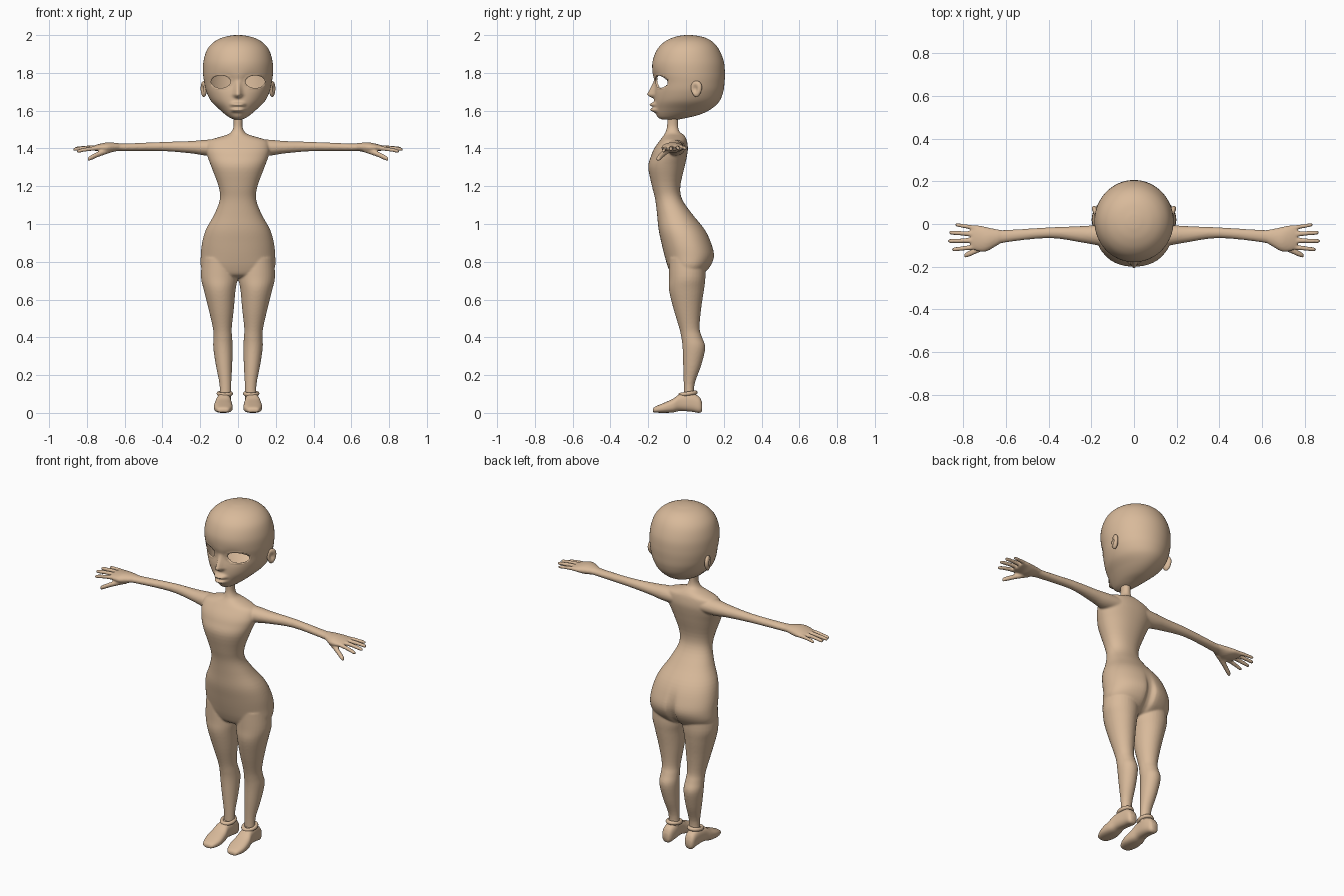
import bpy, bmesh, math
from mathutils import Matrix, Vector

if "Cube" in bpy.data.objects:
    bpy.data.objects.remove(bpy.data.objects["Cube"])

skin = bpy.data.materials.new("warm skin")
skin.diffuse_color = (0.69, 0.49, 0.325, 1)
skin.use_nodes = True
skin.node_tree.nodes["Principled BSDF"].inputs["Base Color"].default_value = skin.diffuse_color


def spline(rows, steps):
    """Catmull-Rom refinement of a list of section rows."""
    out = []
    for i in range(len(rows) - 1):
        p = [Vector(rows[min(max(k, 0), len(rows) - 1)]) for k in range(i - 1, i + 3)]
        for s in range(steps):
            t = s / steps
            out.append(0.5 * (2 * p[1] + (p[2] - p[0]) * t
                              + (2 * p[0] - 5 * p[1] + 4 * p[2] - p[3]) * t * t
                              + (3 * p[1] - p[0] - 3 * p[2] + p[3]) * t ** 3))
    return out + [Vector(rows[-1])]


def loft(bm, axis, rows, side=1, segs=32, steps=4, n=2.0):
    """Closed loft of superellipses; row = (position, a0, a1, b0, b1)."""
    rings = []
    for t, a0, a1, b0, b1 in spline(rows, steps):
        ring = []
        for k in range(segs):
            ang = 2 * math.pi * (k + 0.5) / segs
            c, s = math.cos(ang), math.sin(ang)
            a = (a0 + a1) / 2 + (a1 - a0) / 2 * math.copysign(abs(c) ** (2 / n), c)
            b = (b0 + b1) / 2 + (b1 - b0) / 2 * math.copysign(abs(s) ** (2 / n), s)
            x, y, z = {'x': (t, a, b), 'y': (a, t, b), 'z': (a, b, t)}[axis]
            ring.append(bm.verts.new((x * side, y, z)))
        rings.append(ring)
    for r, q in zip(rings, rings[1:]):
        for k in range(segs):
            bm.faces.new((r[k], r[(k + 1) % segs], q[(k + 1) % segs], q[k]))
    bm.faces.new(rings[0])
    bm.faces.new(rings[-1])


def finish(bm, name):
    bmesh.ops.recalc_face_normals(bm, faces=bm.faces)
    for f in bm.faces:
        f.smooth = True
    me = bpy.data.meshes.new(name)
    bm.to_mesh(me)
    bm.free()
    me.materials.append(skin)
    ob = bpy.data.objects.new(name, me)
    bpy.context.collection.objects.link(ob)
    return ob


def bump(v, centre, width):
    return math.exp(-((v - centre) / width) ** 2)


# Torso with neck: (z, front y, back y, half width)
torso = [(1.57, -.1, -.04, .026), (1.52, -.1, -.042, .023), (1.49, -.107, -.035, .034),
         (1.474, -.115, -.015, .055), (1.46, -.125, -.003, .10), (1.44, -.14, .005, .155),
         (1.40, -.168, .01, .168), (1.36, -.185, .005, .162), (1.30, -.2, -.008, .14),
         (1.2, -.18, -.03, .103), (1.13, -.163, -.02, .096), (1.05, -.153, .035, .126),
         (.97, -.145, .1, .17), (.9, -.13, .135, .19), (.83, -.113, .152, .197),
         (.77, -.095, .128, .195), (.73, -.075, .085, .16), (.715, -.04, .05, .1)]
body = bmesh.new()
loft(body, 'z', [(z, -w, w, f, b) for z, f, b, w in torso], segs=64, n=2.15)
for v in body.verts:  # cleft between the buttocks
    if v.co.z < 1.0 and v.co.y > 0:
        v.co.y -= .03 * bump(v.co.x, 0, .022) * bump(v.co.z, .80, .09)

leg = [(.82, .01, .19, -.09, .10), (.72, .002, .196, -.09, .103), (.65, .013, .181, -.09, .095),
       (.55, .022, .156, -.066, .08), (.45, .033, .133, -.036, .072), (.4, .031, .13, -.025, .085),
       (.345, .028, .131, -.018, .102), (.25, .031, .117, -.015, .08),
       (.15, .036, .098, -.012, .045), (.07, .036, .098, -.012, .045)]
arm = [(.08, -.115, 0, 1.36, 1.45), (.17, -.1, -.005, 1.362, 1.446), (.25, -.086, -.01, 1.374, 1.439),
       (.4, -.066, -.016, 1.386, 1.434), (.6, -.086, -.028, 1.386, 1.426),
       (.64, -.1, -.025, 1.386, 1.429), (.69, -.128, -.015, 1.377, 1.432),
       (.73, -.128, -.006, 1.384, 1.425), (.765, -.115, -.006, 1.388, 1.415)]
# Fingers: root point, tip point, root radius
fingers = [((.735, -.02, 1.404), (.838, -.003, 1.398), .012), ((.74, -.048, 1.405), (.868, -.04, 1.398), .013),
           ((.74, -.077, 1.405), (.874, -.08, 1.394), .013), ((.735, -.107, 1.402), (.853, -.12, 1.384), .013),
           ((.665, -.09, 1.398), (.797, -.15, 1.342), .018)]
for s in (1, -1):
    loft(body, 'z', leg, s)
    loft(body, 'x', arm, s)
    for p, q, r in fingers:
        rows = []
        for t, k in ((0, 1), (.5, .85), (.9, .75), (1, .4)):
            x, y, z = Vector(p).lerp(Vector(q), t)
            z += .012 * t * (1 - t)
            rows.append((x, y - r * k, y + r * k, z - r * k, z + r * k))
        loft(body, 'x', rows, s, segs=12)
ob = finish(body, "body")
m = ob.modifiers.new("merge limbs", 'REMESH')
m.mode, m.voxel_size, m.use_smooth_shade = 'VOXEL', .0055, True
m = ob.modifiers.new("soften joins", 'SMOOTH')
m.factor, m.iterations = .5, 5

# Head shell: (z, front y, back y, half width)
skull = [(1.553, -.125, -.04, .02), (1.562, -.145, .005, .042), (1.58, -.158, .075, .068),
         (1.61, -.165, .135, .102), (1.65, -.168, .177, .142), (1.70, -.168, .197, .167),
         (1.75, -.168, .204, .179), (1.80, -.177, .206, .185), (1.86, -.177, .2, .183),
         (1.92, -.155, .177, .165), (1.96, -.12, .146, .132), (1.985, -.075, .105, .088),
         (1.997, -.03, .055, .04), (2.0, 0, .025, .012)]
EX, EZ, RX, RZ = .091, 1.753, .051, .033
head = bmesh.new()
loft(head, 'z', [(z, -w, w, f, b) for z, f, b, w in skull], segs=128, steps=7)
for v in head.verts:
    x, y, z = v.co
    if y < -.05:
        rise = max(0, min((1.765 - z) / .08, (z - 1.662) / .02, 1))
        v.co.y -= .04 * rise * bump(x, 0, .012 + .008 * rise)       # nose
        lips = bump(z, 1.632, .011) + bump(z, 1.604, .011)
        v.co.y -= .027 * lips * math.exp(-(x / .036) ** 4)          # lips
        v.co.y += .012 * bump(abs(x), .075, .05) * bump(z, EZ, .04)  # eye sockets


def eye_r(p):
    return math.hypot((abs(p.x) - EX) / RX, (p.z - EZ) / RZ)


# Open eye holes with a lid rim
holes = [f for f in head.faces if f.calc_center_median().y < 0 and eye_r(f.calc_center_median()) < 1]
bmesh.ops.delete(head, geom=holes, context='FACES')
rim = [e for e in head.edges if e.is_boundary]
for v in {v for e in rim for v in e.verts}:
    r = eye_r(v.co)
    sx = math.copysign(EX, v.co.x)
    v.co.x = sx + (v.co.x - sx) / r
    v.co.z = EZ + (v.co.z - EZ) / r
    v.co.y -= .004
lid = bmesh.ops.extrude_edge_only(head, edges=rim)["geom"]
for v in lid:
    if isinstance(v, bmesh.types.BMVert):
        v.co.y += .01
finish(head, "head")

for s, side in ((1, "left"), (-1, "right")):
    # Ear: flattened ball with a hollow in its outer face
    ear = bmesh.new()
    bmesh.ops.create_uvsphere(ear, u_segments=24, v_segments=16, radius=1)
    for v in ear.verts:
        if v.co.x > 0:
            v.co.x -= 1.0 * math.exp(-((v.co.y + .15) ** 2 + v.co.z ** 2) / .2)
        v.co.y *= 1 + .2 * v.co.z
        v.co = Vector((.016 * v.co.x, .03 * v.co.y, .043 * v.co.z))
    ear.transform(Matrix.Translation((.181, .055, 1.715)) @ Matrix.Rotation(-.3, 4, 'Z'))
    ear.transform(Matrix.Diagonal((s, 1, 1, 1)))
    finish(ear, side + " ear")

    # Shoe with a rolled cuff
    shoe = bmesh.new()
    loft(shoe, 'y', [(-.175, .062, .098, .006, .02), (-.165, .045, .113, .002, .032),
                     (-.12, .029, .127, 0, .052), (-.07, .031, .125, .002, .074),
                     (-.03, .037, .115, .01, .1), (.03, .036, .108, .006, .104),
                     (.07, .043, .104, 0, .085), (.085, .055, .094, .01, .055)], s, n=2.6)
    finish(shoe, side + " shoe")
    bpy.ops.mesh.primitive_torus_add(major_radius=.037, minor_radius=.011, major_segments=32,
                                     minor_segments=10, location=(s * .07, .01, .102),
                                     rotation=(.15, 0, 0))
    cuff = bpy.context.object
    cuff.name = side + " shoe cuff"
    cuff.scale = (.9, 1.08, 1)
    cuff.data.materials.append(skin)
    bpy.ops.object.shade_smooth()
